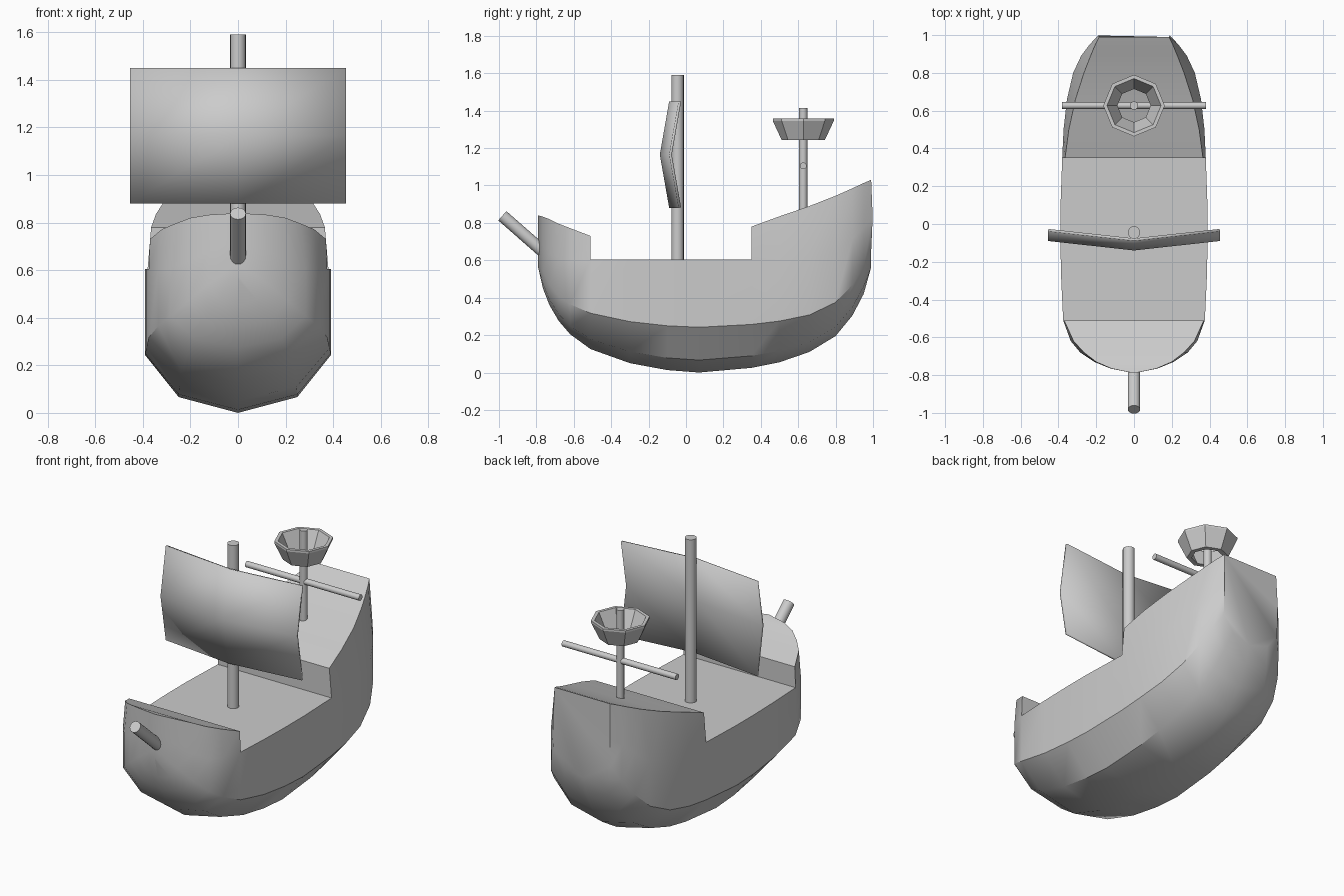
import bpy, bmesh, math
from mathutils import Vector

if "Cube" in bpy.data.objects:
    bpy.data.objects.remove(bpy.data.objects["Cube"])


def finish(name, bm, smooth=30):
    bmesh.ops.remove_doubles(bm, verts=bm.verts, dist=1e-4)
    bmesh.ops.recalc_face_normals(bm, faces=bm.faces)
    me = bpy.data.meshes.new(name)
    bm.to_mesh(me)
    bm.free()
    ob = bpy.data.objects.new(name, me)
    bpy.context.collection.objects.link(ob)
    bpy.ops.object.select_all(action='DESELECT')
    ob.select_set(True)
    bpy.context.view_layer.objects.active = ob
    if smooth:
        bpy.ops.object.shade_smooth_by_angle(angle=math.radians(smooth))
    return ob


def rod(name, a, b, r, sides=16):
    a, b = Vector(a), Vector(b)
    bm = bmesh.new()
    bmesh.ops.create_cone(bm, cap_ends=True, segments=sides, radius1=r, radius2=r, depth=(b - a).length)
    ob = finish(name, bm)
    ob.location = (a + b) / 2
    ob.rotation_euler = (b - a).to_track_quat('Z', 'Y').to_euler()
    return ob


# Hull: lofted stations of (y, half width, top half width, keel z, top z)
DECK = 0.605
stations = [
    (-0.79, 0.0, 0.0, 0.56, 0.84),
    (-0.765, 0.125, 0.12, 0.45, 0.833),
    (-0.73, 0.21, 0.20, 0.36, 0.82),
    (-0.68, 0.285, 0.265, 0.275, 0.795),
    (-0.62, 0.335, 0.32, 0.205, 0.772),
    (-0.51, 0.375, 0.37, 0.125, 0.73),
    (-0.51, 0.375, 0.375, 0.125, DECK),
    (-0.3, 0.385, 0.385, 0.05, DECK),
    (-0.1, 0.39, 0.39, 0.013, DECK),
    (0.07, 0.39, 0.39, 0.0, DECK),
    (0.35, 0.38, 0.38, 0.025, DECK),
    (0.35, 0.38, 0.365, 0.025, 0.78),
    (0.5, 0.373, 0.345, 0.055, 0.835),
    (0.66, 0.355, 0.31, 0.11, 0.89),
    (0.8, 0.322, 0.265, 0.195, 0.945),
    (0.89, 0.28, 0.23, 0.305, 0.985),
    (0.95, 0.235, 0.205, 0.42, 1.013),
    (0.99, 0.19, 0.185, 0.53, 1.03),
]
bm = bmesh.new()
rings = []
for i, (y, w, wt, k, t) in enumerate(stations):
    d = min(t, max(DECK, k + 0.6 * (t - k)))
    h = d - k
    half = [(0.64 * w, k + 0.11 * h), (w, k + 0.4 * h), (w, d), (wt, t)]
    pts = [(-x, z) for x, z in reversed(half)] + [(0, k)] + half
    # the transom bulges slightly at mid height
    lean = {d: 0.008, k: -0.01} if i == len(stations) - 1 else {}
    rings.append([bm.verts.new((x, y + lean.get(z, 0), z)) for x, z in pts])
for a, b in zip(rings, rings[1:]):
    for j in range(9):
        n = (j + 1) % 9
        bm.faces.new((a[j], a[n], b[n], b[j]))
bm.faces.new(rings[-1])
bmesh.ops.dissolve_degenerate(bm, dist=1e-4, edges=bm.edges)
finish("hull", bm, 35)

# Masts, yard and bowsprit
rod("main_mast", (0, -0.045, 0.58), (0, -0.045, 1.59), 0.033)
rod("rear_mast", (0, 0.627, 0.85), (0, 0.627, 1.415), 0.022)
rod("rear_yard", (-0.38, 0.627, 1.105), (0.38, 0.627, 1.105), 0.018)
rod("bowsprit", (0, -0.73, 0.617), (0, -0.982, 0.838), 0.033)

# Sail: a sheet bulging forward in both directions
bm = bmesh.new()
grid = [[bm.verts.new((x * 0.455, -0.14 + 0.05 * abs(x) + 0.05 * abs(z), 1.165 + z * 0.285))
         for x in (-1, 0, 1)] for z in (-1, 0, 1)]
for r in range(2):
    for c in range(2):
        bm.faces.new((grid[r][c], grid[r][c + 1], grid[r + 1][c + 1], grid[r + 1][c]))
sail = finish("sail", bm)
mod = sail.modifiers.new("thickness", 'SOLIDIFY')
mod.thickness = 0.014
mod.offset = -1

# Crow's nest: open eight-sided tapered ring
bm = bmesh.new()
loops = []
for r, z in [(0.115, 1.242), (0.163, 1.345), (0.163, 1.357), (0.143, 1.357), (0.088, 1.242)]:
    loops.append([bm.verts.new((r * math.cos(math.tau * s / 8), 0.627 + r * math.sin(math.tau * s / 8), z))
                  for s in range(8)])
for a, b in zip(loops, loops[1:] + loops[:1]):
    for s in range(8):
        n = (s + 1) % 8
        bm.faces.new((a[s], a[n], b[n], b[s]))
finish("crows_nest", bm, 0)
